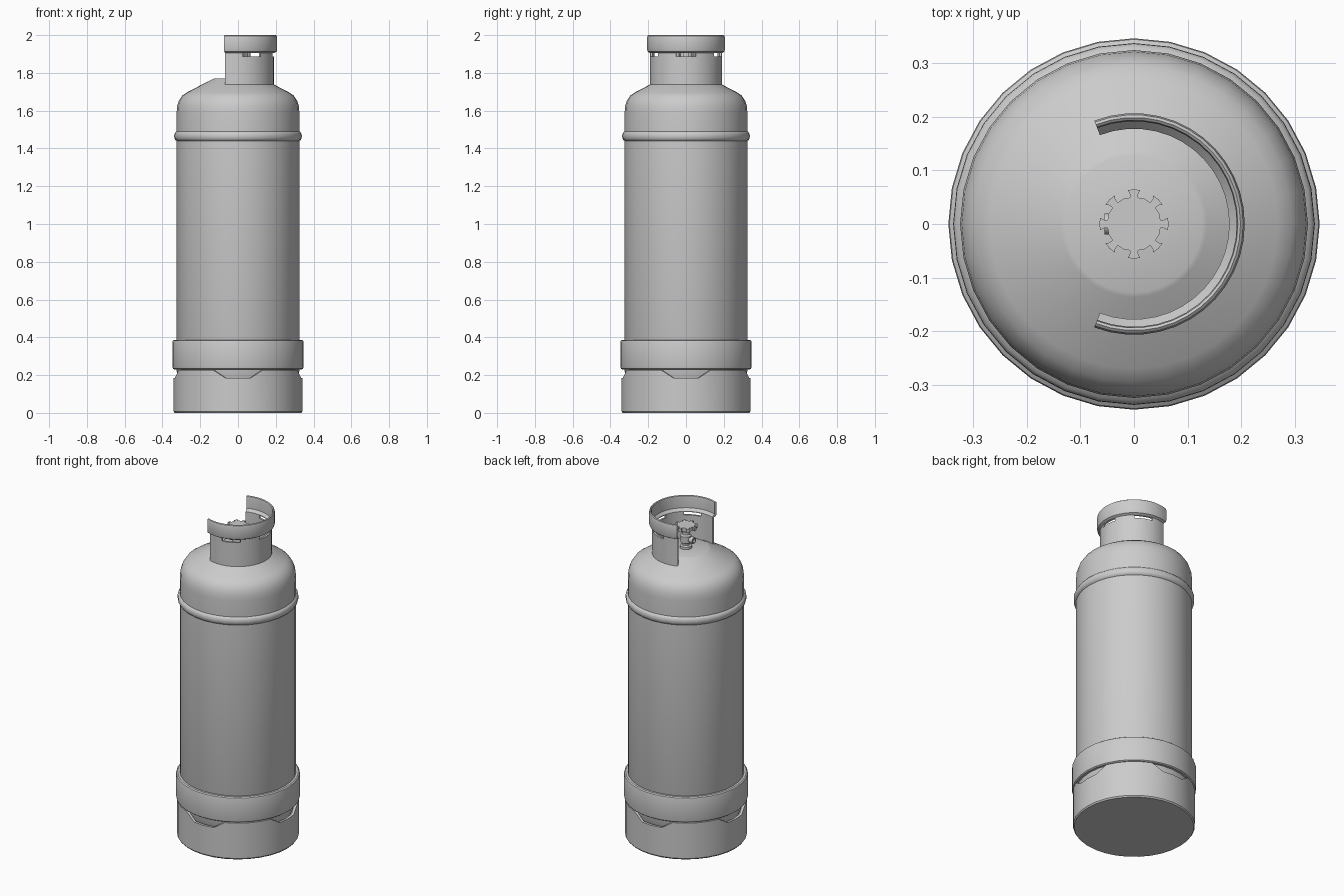
import bpy, bmesh
from math import sin, cos, radians, pi

if "Cube" in bpy.data.objects:
    bpy.data.objects.remove(bpy.data.objects["Cube"])


def finish(bm, name, angle=35):
    bmesh.ops.remove_doubles(bm, verts=bm.verts, dist=1e-5)
    bmesh.ops.recalc_face_normals(bm, faces=bm.faces)
    me = bpy.data.meshes.new(name)
    bm.to_mesh(me)
    bm.free()
    ob = bpy.data.objects.new(name, me)
    bpy.context.collection.objects.link(ob)
    smooth(ob, angle)
    return ob


def smooth(ob, angle=35):
    bpy.ops.object.select_all(action='DESELECT')
    ob.select_set(True)
    bpy.context.view_layer.objects.active = ob
    bpy.ops.object.shade_smooth_by_angle(angle=radians(angle))


def lathe(name, profile, seg=32, start=0, end=360, closed=False, height=None):
    """Spin (radius, z) points about z; closed joins last point to first; capped if partial."""
    bm = bmesh.new()
    full = end - start == 360
    rings = []
    for i in range(seg if full else seg + 1):
        a = radians(start + (end - start) * i / seg)
        rings.append([bm.verts.new((r * cos(a), r * sin(a), height(i, z) if height else z))
                      for r, z in profile])
    n = len(profile)
    for i in range(seg):
        p, q = rings[i], rings[(i + 1) % len(rings)]
        for j in range(n if closed else n - 1):
            k = (j + 1) % n
            bm.faces.new((p[j], q[j], q[k], p[k]))
    if not full:
        bm.faces.new(rings[0])
        bm.faces.new(rings[-1])
    bmesh.ops.remove_doubles(bm, verts=bm.verts, dist=1e-5)
    return finish(bm, name)


# Tank with rolled seam bead, rounded shoulder and flat boss on top
lathe("tank_body", [
    (0, .06), (.2, .08), (.3, .15), (.325, .22), (.325, 1.44), (.332, 1.445), (.337, 1.455),
    (.338, 1.465), (.337, 1.477), (.332, 1.485), (.325, 1.49), (.325, 1.59), (.322, 1.625),
    (.312, 1.655), (.295, 1.68), (.27, 1.697), (.137, 1.766), (.128, 1.77), (0, 1.77)])

# Reinforcing band around the lower body
lathe("lower_band", [(.32, .23), (.338, .23), (.345, .235), (.347, .243), (.347, .375),
                     (.345, .382), (.338, .387), (.32, .387)], closed=True)


# Foot ring with four notches in its upper edge
def notch(i, z):
    return .185 if z > .2 and i % 8 in (7, 0, 1) else z


lathe("foot_ring", [(0, 0), (.335, 0), (.341, .008), (.341, .226), (.326, .226),
                    (.326, .03), (0, .03)], height=notch)

# Guard collar, open towards -x, with a flared rolled rim
collar = lathe("guard_collar", [
    (.178, 1.735), (.19, 1.735), (.19, 1.905), (.203, 1.912), (.207, 1.924), (.207, 1.984),
    (.204, 1.996), (.199, 2.0), (.194, 1.996), (.192, 1.984), (.192, 1.924), (.178, 1.908)],
    seg=26, start=-111, end=111, closed=True)

# Ventilation slots cut through the collar
for mid in (-67, 0, 67):
    cutter = lathe("slot_cutter", [(.15, 1.886), (.2, 1.886), (.2, 1.904), (.15, 1.904)],
                   seg=5, start=mid - 16, end=mid + 16, closed=True)
    cutter.hide_render = True
    mod = collar.modifiers.new("slot", 'BOOLEAN')
    mod.operation, mod.solver, mod.object = 'DIFFERENCE', 'EXACT', cutter
    bpy.context.view_layer.objects.active = collar
    # keep the cut ahead of the shading modifier
    bpy.ops.object.modifier_move_to_index(modifier=mod.name, index=0)
    bpy.ops.object.modifier_apply(modifier=mod.name)
    bpy.data.objects.remove(cutter)
smooth(collar)

# Valve body: nut, stem and neck
lathe("valve_body", [(0, 1.765), (.034, 1.765), (.034, 1.785), (.024, 1.79), (.024, 1.80),
                     (.03, 1.805), (.03, 1.845), (.022, 1.855), (.022, 1.87), (.014, 1.875),
                     (.014, 1.895), (0, 1.895)], seg=16)

# Side outlet facing the collar opening
outlet = lathe("valve_outlet", [(0, 0), (.015, 0), (.015, .035), (.02, .035), (.02, .055),
                                (.012, .055), (.012, .045), (0, .045)], seg=16)
outlet.rotation_euler = (0, -pi / 2, 0)
outlet.location = (0, 0, 1.825)

# Hand wheel with eight flared teeth
bm = bmesh.new()
outline = []
for t in range(8):
    for r, a in ((.05, -8), (.059, -8), (.064, -11), (.065, 0), (.064, 11), (.059, 8),
                 (.05, 8), (.051, 22.5)):
        b = radians(t * 45 + a)
        outline.append(bm.verts.new((r * cos(b), r * sin(b), 1.888)))
face = bm.faces.new(outline)
top = bmesh.ops.extrude_face_region(bm, geom=[face])
bmesh.ops.translate(bm, vec=(0, 0, .022),
                    verts=[v for v in top["geom"] if isinstance(v, bmesh.types.BMVert)])
finish(bm, "valve_hand_wheel")
